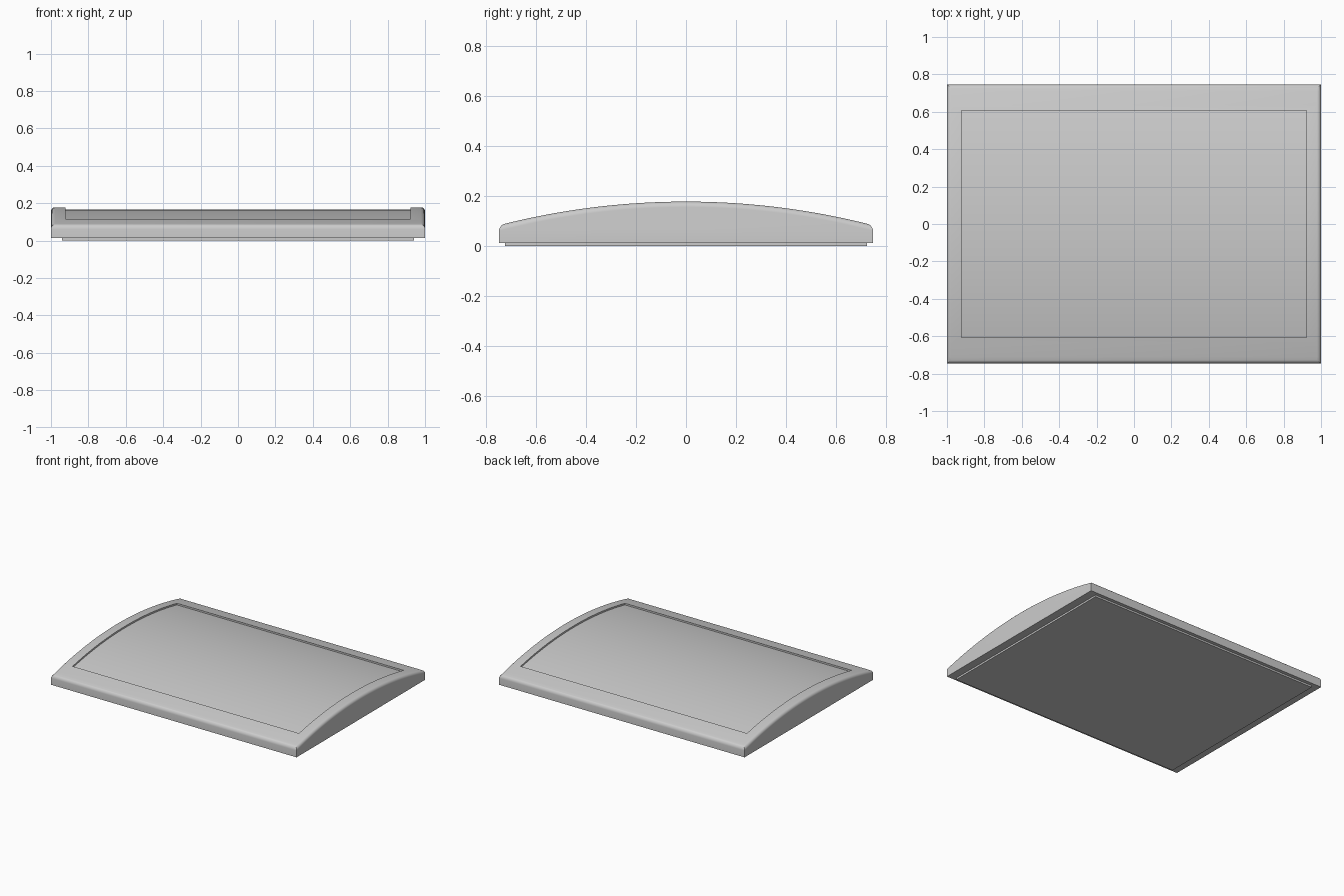
import bpy, bmesh, math

if "Cube" in bpy.data.objects:
    bpy.data.objects.remove(bpy.data.objects["Cube"])

R, PEAK, N = 3.0, 0.178, 40   # crown arc


def crown(y, drop=0.0):
    return PEAK - drop - (R - math.sqrt(R * R - y * y))


def prism(name, profile, half_x):
    """Extrude a closed y-z profile along x, centred."""
    bm = bmesh.new()
    face = bm.faces.new([bm.verts.new((-half_x, y, z)) for y, z in profile])
    out = bmesh.ops.extrude_face_region(bm, geom=[face])
    moved = [v for v in out["geom"] if isinstance(v, bmesh.types.BMVert)]
    bmesh.ops.translate(bm, verts=moved, vec=(2 * half_x, 0, 0))
    bmesh.ops.recalc_face_normals(bm, faces=bm.faces)
    mesh = bpy.data.meshes.new(name)
    obj = bpy.data.objects.new(name, mesh)
    bpy.context.collection.objects.link(obj)
    return obj, bm


def arc(half_y, drop=0.0):
    ys = [half_y * (2 * i / N - 1) for i in range(N + 1)]
    return [(y, crown(y, drop)) for y in ys]


# arched body with a rounded upper rim
HX, HY, Z0 = 1.0, 0.747, 0.013
body, bm = prism("arched_body", [(HY, Z0), (-HY, Z0)] + arc(HY), HX)
rim = []
for e in bm.edges:
    a, b = e.verts[0].co, e.verts[1].co
    if min(a.z, b.z) < 0.05:
        continue
    along_x = abs(a.x - b.x) > 0.1
    if not along_x or abs(a.y) > HY - 0.001:
        rim.append(e)
bmesh.ops.bevel(bm, geom=rim, offset=0.022, segments=5, profile=0.5, affect='EDGES')
bm.to_mesh(body.data)
bm.free()

# recessed panel cut into the crown
cutter, bm = prism("recess_cutter", [(0.607, 0.4), (-0.607, 0.4)] + arc(0.607, 0.012), 0.922)
bm.to_mesh(cutter.data)
bm.free()
cutter.hide_render = True
mod = body.modifiers.new("recess", 'BOOLEAN')
mod.object = cutter
mod.operation = 'DIFFERENCE'
mod.solver = 'EXACT'
bpy.context.view_layer.objects.active = body
body.select_set(True)
bpy.ops.object.modifier_apply(modifier=mod.name)
bpy.data.objects.remove(cutter)
bpy.ops.object.shade_smooth_by_angle(angle=math.radians(30))

# thin inset base plate
base, bm = prism("base_plate", [(0.722, 0), (0.722, Z0), (-0.722, Z0), (-0.722, 0)], 0.94)
bm.to_mesh(base.data)
bm.free()
